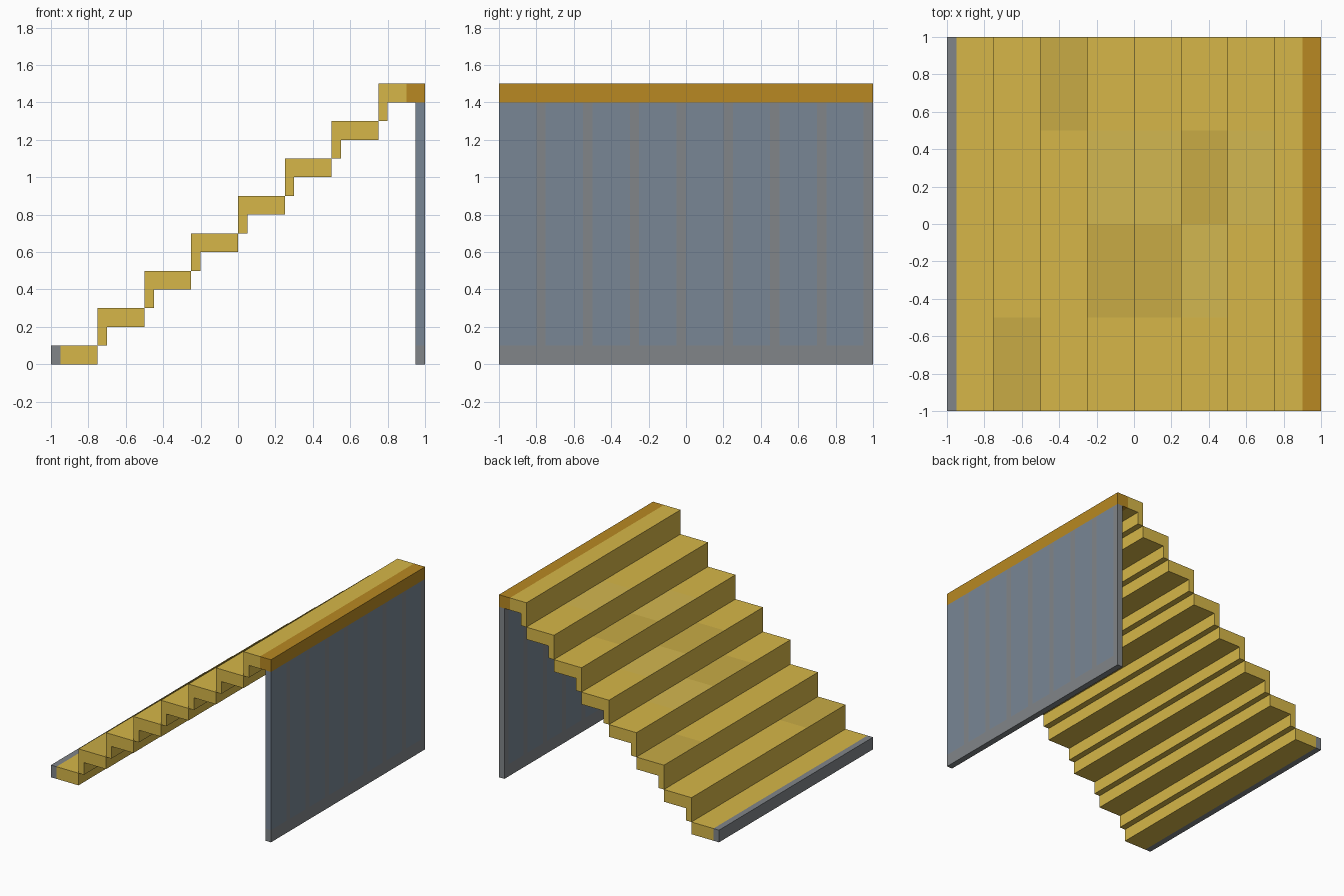
import bpy, bmesh

if "Cube" in bpy.data.objects:
    bpy.data.objects.remove(bpy.data.objects["Cube"])


def material(name, r, g, b):
    m = bpy.data.materials.new(name)
    m.diffuse_color = (r, g, b, 1)
    m.use_nodes = True
    m.node_tree.nodes["Principled BSDF"].inputs["Base Color"].default_value = m.diffuse_color
    return m


WOOD = material("wood", 0.67, 0.47, 0.065)
DARK = material("wood_dark", 0.58, 0.41, 0.06)
PALE = material("wood_pale", 0.65, 0.475, 0.08)
TRIM = material("orange_trim", 0.48, 0.25, 0.016)
BLUE = material("blue_grey", 0.19, 0.24, 0.30)
GREY = material("warm_grey", 0.22, 0.235, 0.25)


def prism(name, profile, mats, cuts=(), paint=None):
    """Extrude an x-z profile across y, slice flush seams, then colour faces."""
    bm = bmesh.new()
    face = bm.faces.new([bm.verts.new((x, -1, z)) for x, z in profile])
    ext = bmesh.ops.extrude_face_region(bm, geom=[face])
    moved = [v for v in ext["geom"] if isinstance(v, bmesh.types.BMVert)]
    bmesh.ops.translate(bm, verts=moved, vec=(0, 2, 0))
    bmesh.ops.recalc_face_normals(bm, faces=bm.faces)
    for axis, pos in cuts:
        co, no = [0, 0, 0], [0, 0, 0]
        co[axis], no[axis] = pos, 1
        bmesh.ops.bisect_plane(bm, geom=bm.verts[:] + bm.edges[:] + bm.faces[:],
                               plane_co=co, plane_no=no)
    bm.normal_update()
    if paint:
        for f in bm.faces:
            f.material_index = paint(f.calc_center_median(), f.normal)
    mesh = bpy.data.meshes.new(name)
    bm.to_mesh(mesh)
    bm.free()
    for m in mats:
        mesh.materials.append(m)
    obj = bpy.data.objects.new(name, mesh)
    bpy.context.collection.objects.link(obj)
    return obj


def rect(x0, x1, z0, z1):
    return [(x0, z0), (x1, z0), (x1, z1), (x0, z1)]


# Bottom step with a grey nosing strip
prism("bottom_step", rect(-1, -0.75, 0, 0.1), [WOOD, GREY, BLUE], [(0, -0.95)],
      lambda c, n: 1 if c.x < -0.95 else 0)

# Plank tints on treads: step -> list of (start y, tint index), each 0.5 long
tints = {1: [(-1, 1)], 2: [(0.5, 1)], 3: [(-0.5, 1), (0, 2)],
         4: [(-0.5, 1), (0, 2)], 5: [(0, 1), (-0.5, 2)], 6: [(0, 2)]}

# Treads with a short riser lip hanging from the front edge
for i in range(1, 8):
    x, z = -1 + 0.25 * i, 0.2 * i
    profile = [(x, z - 0.1), (x + 0.05, z - 0.1), (x + 0.05, z),
               (x + 0.25, z), (x + 0.25, z + 0.1), (x, z + 0.1)]
    if i == 7:
        # Top step ends in an orange edge
        prism("top_step", profile, [WOOD, TRIM], [(0, 0.9)],
              lambda c, n: 1 if c.x > 0.9 else 0)
        continue
    bands = tints[i]
    cuts = sorted({y for s, _ in bands for y in (s, s + 0.5) if abs(y) < 1})

    def tint(c, n, bands=bands):
        if n.z > 0.9:
            for start, index in bands:
                if start < c.y < start + 0.5:
                    return index
        return 0

    prism(f"step_{i}", profile, [WOOD, DARK, PALE], [(1, y) for y in cuts], tint)

# Back wall: blue-grey boards with flush grey seams and a grey base band
seams = [-0.8 + 0.25 * k for k in range(8)]
cuts = [(2, 0.1), (2, 1.38)]
cuts += [(1, y) for s in seams for y in (s, s + 0.05) if y < 0.99]


def wall_paint(c, n):
    on_seam = any(s < c.y < s + 0.051 for s in seams)
    return 1 if c.z < 0.1 or (on_seam and c.z < 1.4) else 0


prism("back_wall", rect(0.95, 1, 0, 1.4), [BLUE, GREY], cuts, wall_paint)
